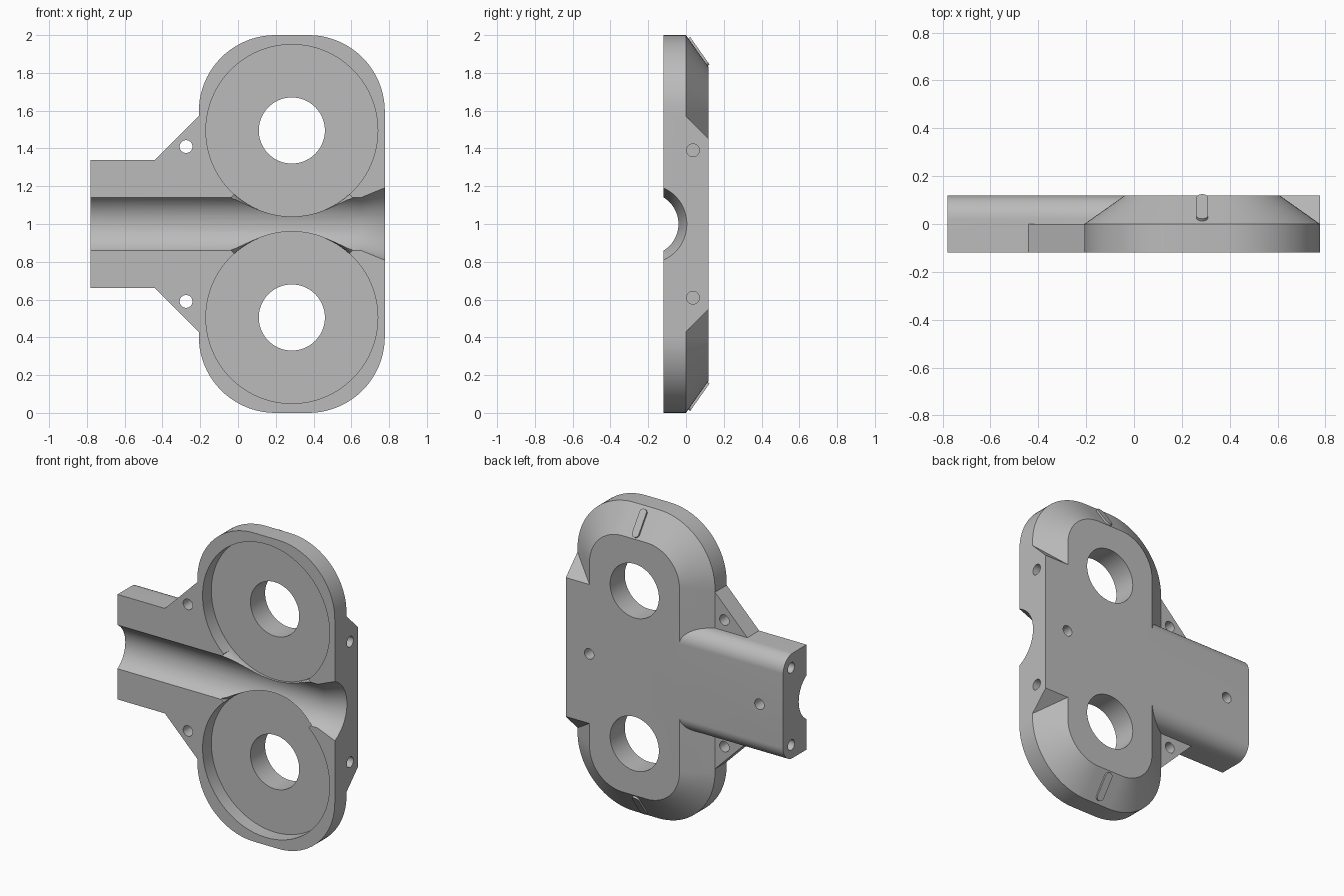
import bpy, bmesh
from math import sin, cos, pi, radians
from mathutils import Vector

cube = bpy.data.objects.get("Cube")
if cube:
    bpy.data.objects.remove(cube, do_unlink=True)

grey = bpy.data.materials.new("plain grey")
grey.use_nodes = True
grey.diffuse_color = (0.5, 0.5, 0.5, 1)
grey.node_tree.nodes["Principled BSDF"].inputs["Base Color"].default_value = (0.5, 0.5, 0.5, 1)

FRONT, MID, BACK = -0.12, 0.0, 0.12
CX, HUB = 0.285, 0.495      # hub centre in x, and its distance above or below the middle
HALF_W, EDGE = 0.4925, 0.17  # plate half width, bevel width


def loft(name, rings):
    """Closed solid through rings of equal point count."""
    bm = bmesh.new()
    loops = [[bm.verts.new(p) for p in ring] for ring in rings]
    n = len(loops[0])
    for a, b in zip(loops, loops[1:]):
        for i in range(n):
            j = (i + 1) % n
            bm.faces.new((a[i], a[j], b[j], b[i]))
    bm.faces.new(loops[0])
    bm.faces.new(loops[-1])
    bmesh.ops.recalc_face_normals(bm, faces=bm.faces)
    mesh = bpy.data.meshes.new(name)
    bm.to_mesh(mesh)
    bm.free()
    mesh.materials.append(grey)
    obj = bpy.data.objects.new(name, mesh)
    bpy.context.collection.objects.link(obj)
    return obj


def circle(r, n=64):
    return [(r * cos(2 * pi * i / n), r * sin(2 * pi * i / n)) for i in range(n)]


def arc(cx, cy, r, start, end, n=16):
    angles = [radians(start + (end - start) * i / n) for i in range(n + 1)]
    return [(cx + r * cos(a), cy + r * sin(a)) for a in angles]


def along_y(name, outline, y0, y1):
    return loft(name, [[(x, y, z) for x, z in outline] for y in (y0, y1)])


def along_x(name, outline, x0, x1):
    return loft(name, [[(x, y, z) for y, z in outline] for x in (x0, x1)])


def drill_y(name, x, z, r, y0, y1, n=64):
    return along_y(name, [(x + a, z + b) for a, b in circle(r, n)], y0, y1)


def rounded_plate(inset):
    r = 0.405 - inset
    dx, dz = HALF_W - 0.405, 1 - 0.405
    pts = []
    for k, (sx, sz) in enumerate([(1, 1), (-1, 1), (-1, -1), (1, -1)]):
        pts += arc(CX + sx * dx, 1 + sz * dz, r, 90 * k, 90 * k + 90, 20)
    return pts


def combine(target, other, operation):
    mod = target.modifiers.new("join", 'BOOLEAN')
    mod.operation = operation
    mod.solver = 'EXACT'
    mod.object = other
    bpy.context.view_layer.objects.active = target
    bpy.ops.object.modifier_apply(modifier=mod.name)
    bpy.data.objects.remove(other, do_unlink=True)


# Main plate with a bevelled back
body = loft("housing_body", [[(x, y, z) for x, z in rounded_plate(i)]
                             for y, i in ((FRONT, 0), (MID, 0), (BACK, EDGE))])
solids, cuts = [], []

# Arm with rounded back edges
arm = ([(FRONT, 0.66)] + arc(0.02, 0.76, 0.1, -90, 0)
       + arc(0.02, 1.24, 0.1, 0, 90) + [(FRONT, 1.34)])
solids.append(along_x("arm", arm, -0.78, CX))

# Square shoulder on the left side
shoulder = [(-0.06, 0.43), (MID, 0.43), (BACK, 0.55), (BACK, 1.45), (MID, 1.57), (-0.06, 1.57)]
solids.append(along_x("shoulder", shoulder, 0.5, CX + HALF_W))

for s in (1, -1):
    hub_z = 1 + s * HUB
    # Gusset between arm and plate
    gusset = [(-0.44, 1 + s * 0.34), (-0.2, 1 + s * 0.58), (-0.1, 1 + s * 0.58),
              (-0.1, 1 + s * 0.2), (-0.44, 1 + s * 0.2)]
    solids.append(along_y("gusset", gusset, FRONT, MID))

    # Raised key lying on the bevel
    down = Vector((0, BACK, -EDGE)).normalized()
    out = Vector((0, EDGE, BACK)).normalized()
    capsule = arc(0.045, 0, 0.024, 90, 270) + arc(0.175, 0, 0.024, -90, 90)
    rings = []
    for h in (-0.02, 0.012):
        pts = [Vector((CX + v, 0, 1)) + down * u + out * h for u, v in capsule]
        rings.append([(p.x, p.y, 1 + s * p.z) for p in pts])
    solids.append(loft("key", rings))

    # Wheel pocket, bore and softened pocket rim beside the channel
    cuts.append(drill_y("pocket", CX, hub_z, 0.455, -0.2, -0.03, 128))
    cuts.append(drill_y("bore", CX, hub_z, 0.175, -0.3, 0.3))
    rim = []
    for r, y in ((0.45, -0.04), (0.46, -0.075), (0.47, -0.1), (0.487, -0.12), (0.495, -0.13)):
        fan = arc(0, 0, r, -132, -48, 40) + [(0, 0)]
        rim.append([(CX + a, y, hub_z + s * b) for a, b in fan])
    cuts.append(loft("rim", rim))

    # Screw holes
    cuts.append(drill_y("gusset_hole", -0.275, 1 + s * 0.41, 0.034, -0.3, 0.3, 32))
    for z, x0, x1 in ((0.39, 0.55, 0.9), (0.25, -0.9, -0.5)):
        hole = [(0.037 + a, 1 + s * z + b) for a, b in circle(0.034, 32)]
        cuts.append(along_x("end_hole", hole, x0, x1))

# Screw holes in the back
for x in (-0.61, 0.61):
    cuts.append(drill_y("back_hole", x, 1, 0.034, 0.0, 0.3, 32))

# Channel along the arm, flared at the far end
cuts.append(loft("channel", [[(x, -0.205 + a, 1 + b) for a, b in circle(r, 96)]
                             for x, r in ((-0.9, 0.165), (0.655, 0.165), (0.79, 0.214))]))

for part in solids:
    combine(body, part, 'UNION')
for cutter in cuts:
    combine(body, cutter, 'DIFFERENCE')

bpy.ops.object.select_all(action='DESELECT')
body.select_set(True)
bpy.context.view_layer.objects.active = body
bpy.ops.object.shade_smooth_by_angle(angle=radians(25))
